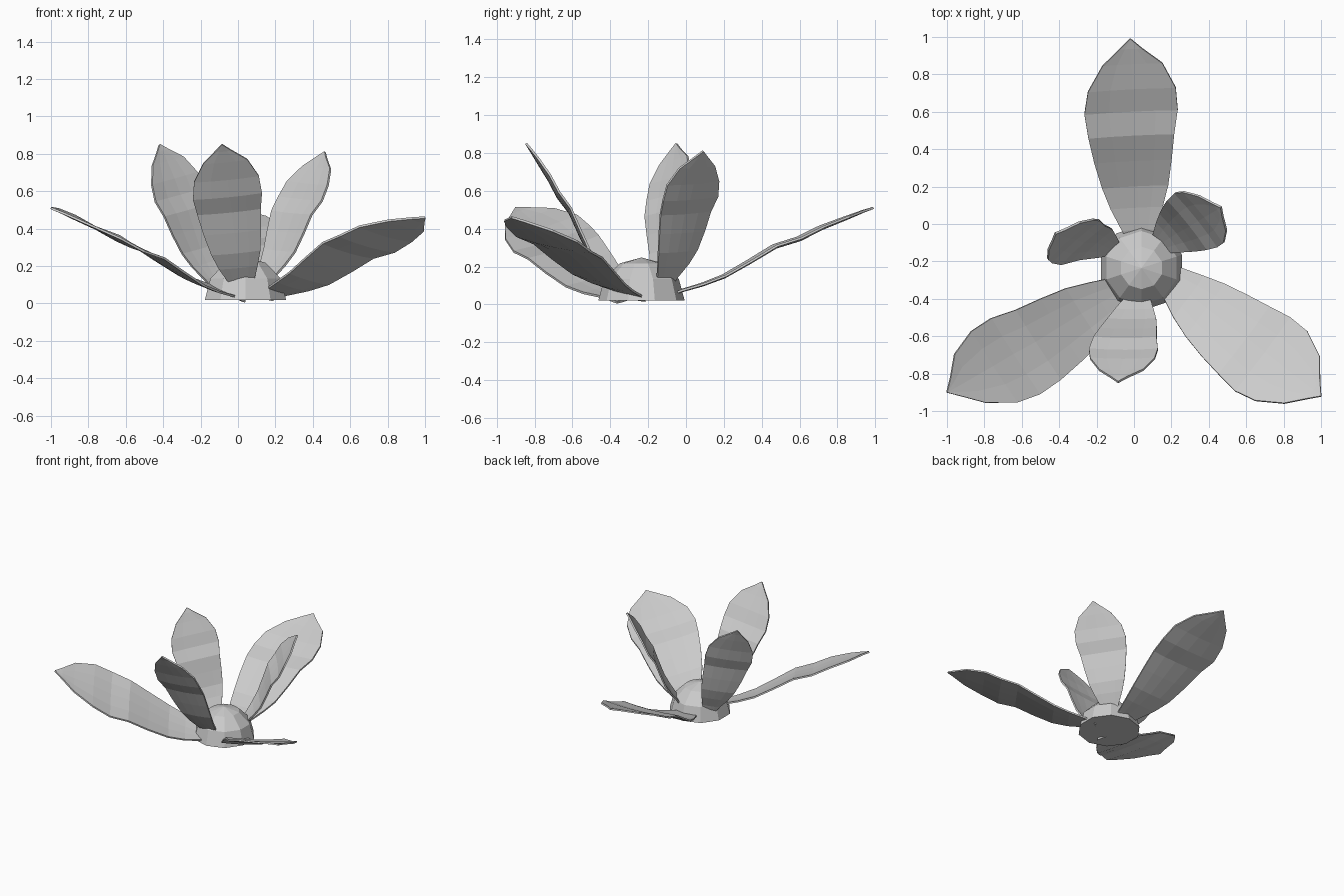
import bpy, bmesh
from mathutils import Vector

if "Cube" in bpy.data.objects:
    bpy.data.objects.remove(bpy.data.objects["Cube"])

# Shared petal outline: (position along axis, left half width, right half width, ripple)
PROFILE = [(-0.08, .06, .06, 0), (0.0, .095, .09, 0), (0.11, .15, .13, -.016),
           (0.22, .19, .165, -.022), (0.36, .225, .19, -.005), (0.5, .25, .21, .016),
           (0.62, .265, .235, .002), (0.74, .24, .23, .010), (0.87, .155, .165, .006),
           (0.95, .06, .06, .004), (1.0, .002, .002, 0)]
COLS = 4


def add_object(name, bm):
    bmesh.ops.recalc_face_normals(bm, faces=bm.faces)
    mesh = bpy.data.meshes.new(name)
    bm.to_mesh(mesh)
    bm.free()
    ob = bpy.data.objects.new(name, mesh)
    bpy.context.collection.objects.link(ob)
    return ob


def petal(name, base, tip, side, width=1.0):
    base, tip, side = Vector(base), Vector(tip), Vector(side).normalized()
    axis = tip - base
    normal = side.cross(axis).normalized()
    if normal.z < 0:
        normal.negate()
    bm = bmesh.new()
    rows = []
    for t, left, right, ripple in PROFILE:
        row = []
        for i in range(COLS + 1):
            u = 2 * i / COLS - 1
            half = (left if u < 0 else right) * width
            cup = (u * u - 0.4) * 0.05 * half
            row.append(bm.verts.new(base + axis * t + side * u * half
                                    + normal * (ripple * width + cup)))
        rows.append(row)
    for a, b in zip(rows, rows[1:]):
        for i in range(COLS):
            bm.faces.new((a[i], a[i + 1], b[i + 1], b[i]))
    ob = add_object(name, bm)
    mod = ob.modifiers.new("thickness", 'SOLIDIFY')
    mod.thickness = 0.012
    mod.offset = 0
    return ob


# Half-sphere flower centre with a closed flat base
bm = bmesh.new()
bmesh.ops.create_uvsphere(bm, u_segments=10, v_segments=6, radius=0.228)
bmesh.ops.delete(bm, geom=[v for v in bm.verts if v.co.z < -0.01], context='VERTS')
bmesh.ops.holes_fill(bm, edges=[e for e in bm.edges if e.is_boundary], sides=0)
centre = add_object("flower_centre", bm)
centre.location = (0.04, -0.235, 0.02)

# Three long, low outer petals
petal("outer_petal_back", (.03, -.03, .07), (-.02, .99, .51), (1, .05, 0))
petal("outer_petal_left", (-.067, -.36, .06), (-1.0, -.90, .51), (-.54, .84, .27))
petal("outer_petal_right", (.21, -.31, .06), (1.0, -.92, .46), (.6, .8, -.17))

# Three short, upright inner petals
petal("inner_petal_front", (.02, -.40, .12), (-.085, -.845, .85), (1, 0, .1), .74)
petal("inner_petal_left", (-.13, -.13, .14), (-.42, -.05, .85), (.75, .66, .21), .70)
petal("inner_petal_right", (.15, -.10, .14), (.465, .09, .81), (.62, -.78, -.06), .74)
